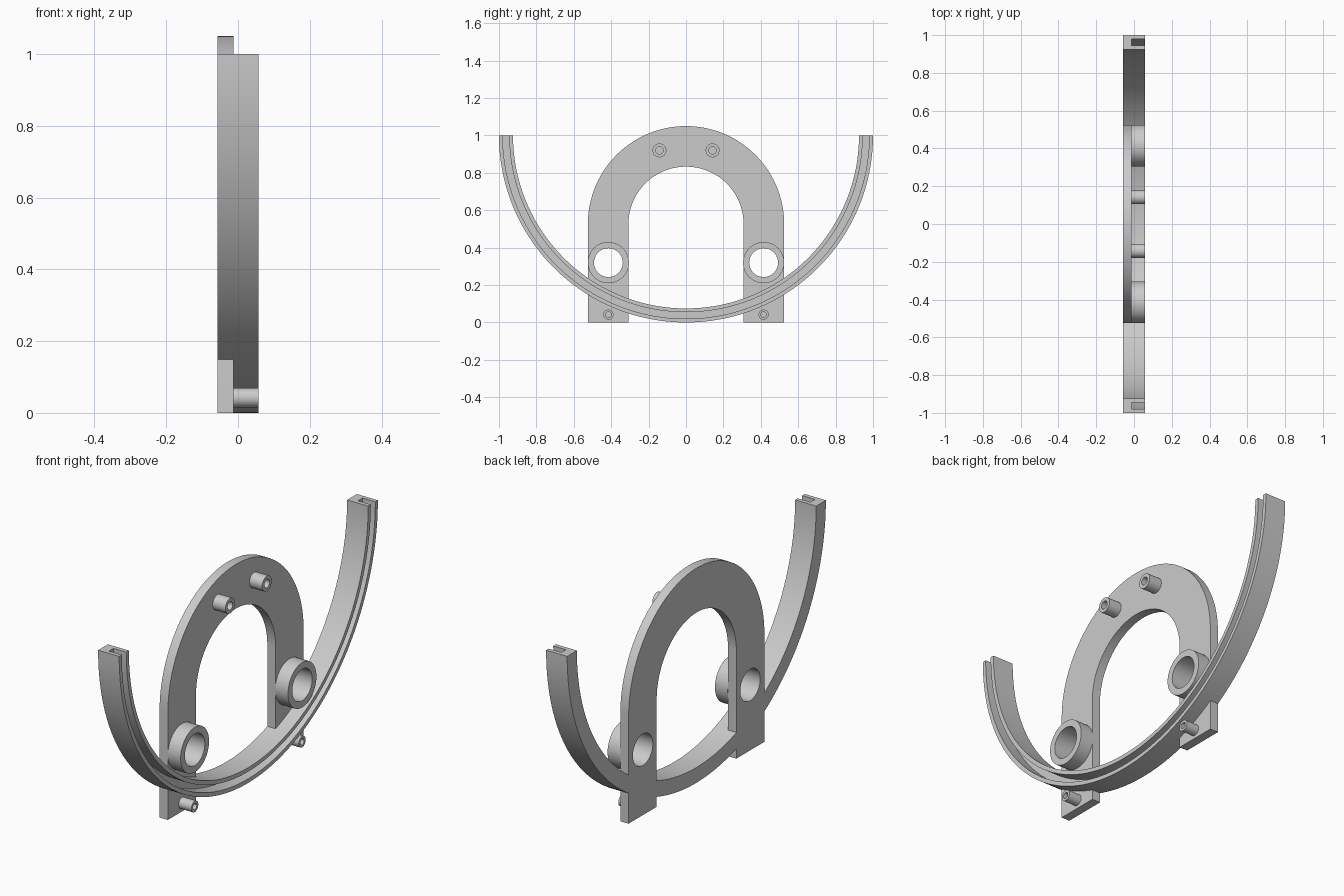
import bpy, bmesh
from math import pi, sin, cos
from mathutils import Vector, Matrix

if "Cube" in bpy.data.objects:
    bpy.data.objects.remove(bpy.data.objects["Cube"], do_unlink=True)

BACK, FACE, FRONT = -0.057, -0.012, 0.057   # depth levels along x

grey = bpy.data.materials.new("light grey")
grey.use_nodes = True
colour = (0.6, 0.6, 0.6, 1)
grey.diffuse_color = colour
grey.node_tree.nodes["Principled BSDF"].inputs["Base Color"].default_value = colour


def finish(bm, name):
    """Turn a bmesh into a smooth-by-angle object."""
    bmesh.ops.recalc_face_normals(bm, faces=bm.faces)
    mesh = bpy.data.meshes.new(name)
    bm.to_mesh(mesh)
    bm.free()
    mesh.materials.append(grey)
    ob = bpy.data.objects.new(name, mesh)
    bpy.context.collection.objects.link(ob)
    bpy.ops.object.select_all(action='DESELECT')
    ob.select_set(True)
    bpy.context.view_layer.objects.active = ob
    bpy.ops.object.shade_smooth_by_angle(angle=pi / 6)
    return ob


def arc(y, z, r, start, end, n):
    return [(y + r * cos(start + (end - start) * i / n),
             z + r * sin(start + (end - start) * i / n)) for i in range(n + 1)]


def circle(y, z, r, n=48):
    return arc(y, z, r, 0, 2 * pi, n)[:-1]


def extrude_loops(name, loops, x0, x1):
    """Fill an outline with holes in the yz plane and extrude it along x."""
    bm = bmesh.new()
    edges = []
    for loop in loops:
        vs = [bm.verts.new((x0, y, z)) for y, z in loop]
        edges += [bm.edges.new((a, b)) for a, b in zip(vs, vs[1:] + vs[:1])]
    bmesh.ops.triangle_fill(bm, use_beauty=True, edges=edges, normal=(1, 0, 0))
    ext = bmesh.ops.extrude_face_region(bm, geom=bm.faces[:])
    moved = [g for g in ext["geom"] if isinstance(g, bmesh.types.BMVert)]
    bmesh.ops.translate(bm, verts=moved, vec=(x1 - x0, 0, 0))
    return finish(bm, name)


# Arched plate with two through holes
LEG_Y, HOLE_Z, HOLE_R = 0.415, 0.32, 0.077
OUT_R, IN_R, ARCH_Z = 0.525, 0.308, 0.525
outline = ([(OUT_R, 0)] + arc(0, ARCH_Z, OUT_R, 0, pi, 72) + [(-OUT_R, 0), (-IN_R, 0)]
           + arc(0, ARCH_Z, IN_R, pi, 0, 72) + [(IN_R, 0)])
holes = [circle(s * LEG_Y, HOLE_Z, HOLE_R) for s in (-1, 1)]
extrude_loops("arched_plate", [outline] + holes, BACK, FACE)

# Tubes standing on the plate
for side, s in (("right", -1), ("left", 1)):
    for part, y, z, outer, inner in (
            ("large_collar", LEG_Y, HOLE_Z, 0.11, HOLE_R),
            ("upper_peg", 0.142, 0.92, 0.037, 0.02),
            ("lower_peg", LEG_Y, 0.042, 0.027, 0.015)):
        name = part + ("_back" if s > 0 else "_front")
        extrude_loops(name, [circle(s * y, z, outer), circle(s * y, z, inner)], FACE, FRONT)

# Half-round rail: a channel section swept around the x axis
section = [(BACK, 1), (FRONT, 1), (FRONT, 0.98), (FACE, 0.98),
           (FACE, 0.945), (FRONT, 0.945), (FRONT, 0.925), (BACK, 0.925)]
bm = bmesh.new()
STEPS = 96
rings = []
for i in range(STEPS + 1):
    a = pi + pi * i / STEPS
    rings.append([bm.verts.new((x, r * cos(a), 1 + r * sin(a))) for x, r in section])
for r0, r1 in zip(rings, rings[1:]):
    for k in range(len(section)):
        j = (k + 1) % len(section)
        bm.faces.new((r0[k], r0[j], r1[j], r1[k]))
bm.faces.new(rings[0])
bm.faces.new(rings[-1])
finish(bm, "half_round_rail")
